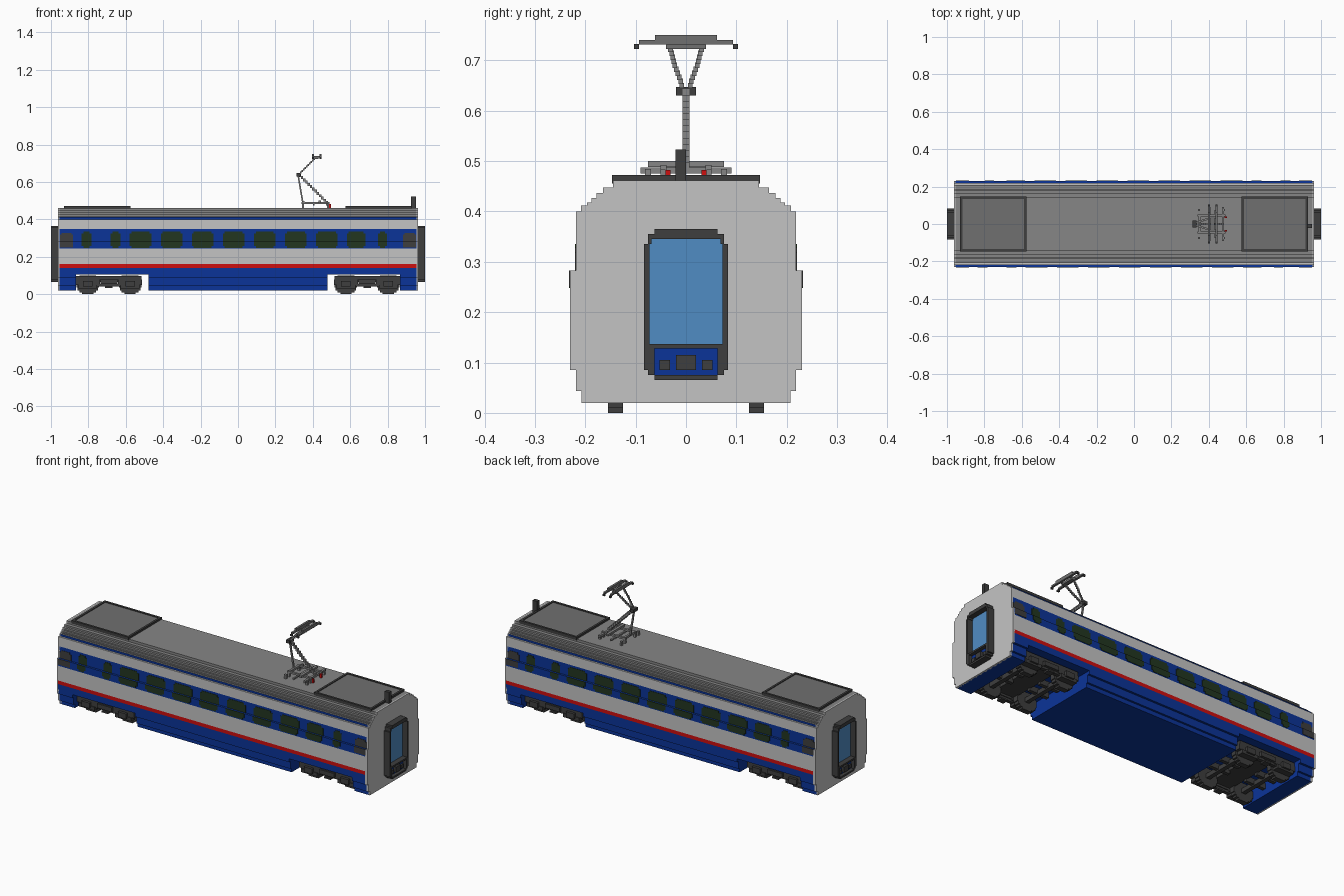
import bpy, bmesh, math
from mathutils import Vector

cube = bpy.data.objects.get("Cube")
if cube:
    bpy.data.objects.remove(cube, do_unlink=True)


def material(name, r, g, b):
    lin = [((c / 255 + 0.055) / 1.055) ** 2.4 if c > 10 else c / 255 / 12.92 for c in (r, g, b)]
    m = bpy.data.materials.new(name)
    m.diffuse_color = (*lin, 1)
    m.use_nodes = True
    bsdf = m.node_tree.nodes["Principled BSDF"]
    bsdf.inputs["Base Color"].default_value = (*lin, 1)
    bsdf.inputs["Roughness"].default_value = 0.8
    return m


LIGHT = material("light_grey", 196, 196, 196)
BLUE = material("deep_blue", 11, 52, 152)
RED = material("red", 205, 14, 14)
ROOF = material("roof_grey", 134, 134, 134)
PANEL = material("panel_grey", 112, 112, 112)
DARK = material("dark_grey", 62, 62, 62)
WINDOW = material("window_green", 34, 54, 32)
GLASS = material("door_glass", 80, 140, 196)


def finish(name, bm, *mats):
    bmesh.ops.recalc_face_normals(bm, faces=bm.faces)
    me = bpy.data.meshes.new(name)
    bm.to_mesh(me)
    bm.free()
    for m in mats:
        me.materials.append(m)
    ob = bpy.data.objects.new(name, me)
    bpy.context.collection.objects.link(ob)
    return ob


def boxes(name, mat, items):
    """One object from boxes given as (x0, x1, y0, y1, z0, z1)."""
    bm = bmesh.new()
    for x0, x1, y0, y1, z0, z1 in items:
        vs = bmesh.ops.create_cube(bm, size=1)["verts"]
        for v in vs:
            v.co = Vector(((x0 + x1) / 2 + v.co.x * (x1 - x0),
                           (y0 + y1) / 2 + v.co.y * (y1 - y0),
                           (z0 + z1) / 2 + v.co.z * (z1 - z0)))
    return finish(name, bm, mat)


def stepped(rows):
    """Symmetric stair-stepped outline from rows (z0, z1, half width)."""
    right = []
    for z0, z1, w in rows:
        for p in ((w, z0), (w, z1)):
            if not right or right[-1] != p:
                right.append(p)
    return right + [(-w, z) for w, z in reversed(right)]


def prism(name, rows, axis, lo, hi, centre, *mats):
    """Extrude a stepped outline along x or y."""
    def at(t, w, z):
        return (t, centre + w, z) if axis == "x" else (centre + w, t, z)
    bm = bmesh.new()
    pts = stepped(rows)
    a = [bm.verts.new(at(lo, *p)) for p in pts]
    b = [bm.verts.new(at(hi, *p)) for p in pts]
    bm.faces.new(a)
    bm.faces.new(b)
    for i in range(len(pts)):
        j = (i + 1) % len(pts)
        bm.faces.new((a[i], a[j], b[j], b[i]))
    return finish(name, bm, *mats)


def rod(p, q, s):
    """Boxes of size s stepping from p to q."""
    p, q = Vector(p), Vector(q)
    n = max(1, math.ceil(max(abs(c) for c in q - p) / s))
    out = []
    for i in range(n + 1):
        c = p.lerp(q, i / n)
        out.append((c.x - s / 2, c.x + s / 2, c.y - s / 2, c.y + s / 2,
                    c.z - s * 0.6, c.z + s * 0.6))
    return out


# Body shell, coloured by height
LOW = [(.02, .043, .207), (.043, .085, .218), (.085, .104, .23)]
SHELL = [(.104, .14, .23), (.14, .16, .23), (.16, .243, .23), (.243, .283, .23),
         (.283, .347, .218), (.347, .40, .218), (.40, .412, .208), (.412, .418, .197),
         (.418, .427, .188), (.427, .437, .178), (.437, .447, .165), (.447, .461, .145)]
body = prism("body_shell", SHELL, "x", -.955, .955, 0, BLUE, RED, LIGHT, ROOF)
for f in body.data.polygons:
    z = f.center.z
    if .14 < z < .16:
        f.material_index = 1
    elif .16 < z < .243 or .347 < z <= .4001:
        f.material_index = 2
    elif z > .4121 or (z > .411 and abs(f.normal.z) > .5):
        f.material_index = 3

# Lower skirts between and beyond the bogies
for name, x0, x1 in (("centre_skirt", -.478, .478), ("right_end_skirt", -.955, -.867),
                     ("left_end_skirt", .867, .955)):
    prism(name, LOW, "x", x0, x1, 0, BLUE)

# Side windows; the far side is the near side turned half round
wide = [(-.521 + .166 * k, .058) for k in range(7)] + [(.632, .05)]
small = [(.772, .024), (-.81, .026), (-.655, .026)]
for side, s in (("front", 1), ("back", -1)):
    for i, (x, w) in enumerate(wide + small):
        low = [(.248, .258, w - .01), (.258, .283, w)]
        high = [(.283, .325, w), (.325, .335, w - .01)]
        for part, rows, y in (("lower", low, .23), ("upper", high, .218)):
            prism(f"{side}_window_{part}_{i}", rows, "y", -s * (y - .004), -s * (y + .002),
                  s * x, WINDOW)
    for e in (-1, 1):
        for part, rows, y in (("lower", [(.25, .283, .036)], .23),
                              ("upper", [(.283, .318, .036), (.318, .328, .026)], .218)):
            prism(f"{side}_door_window_{part}_{e}", rows, "y", -s * (y - .004), -s * (y + .002),
                  e * .917, DARK)

for side, e in (("left", 1), ("right", -1)):
    def ends(name, mat, items):
        boxes(f"{side}_{name}", mat,
              [(min(e * i[0], e * i[1]), max(e * i[0], e * i[1]), *i[2:]) for i in items])

    # End wall
    prism(f"{side}_end_wall", LOW + SHELL, "x", e * .95, e * .963, 0, LIGHT)

    # Gangway frame, door glass and coupler panel
    frame = [(.96, 1, -.075, .075, .345, .355), (.96, 1, -.063, .063, .355, .365),
             (.96, 1, -.07, .07, .128, .137), (.96, 1, -.063, .063, .065, .075)]
    for m in (-1, 1):
        for y0, y1, z0, z1 in ((.072, .083, .085, .335), (.063, .075, .075, .137),
                               (.068, .075, .335, .345)):
            frame.append((.96, 1, min(m * y0, m * y1), max(m * y0, m * y1), z0, z1))
    ends("gangway_frame", DARK, frame)
    ends("door_glass", GLASS, [(.955, .97, -.072, .072, .137, .345)])
    ends("coupler_panel", BLUE, [(.955, .98, -.063, .063, .075, .128)])
    ends("coupler", DARK, [(.975, .995, -.02, .02, .085, .115),
                           (.975, .99, -.053, -.032, .085, .105),
                           (.975, .99, .032, .053, .085, .105)])

    # Raised roof panel with dark rim
    ends("roof_panel_rim", DARK, [(.575, .93, -.147, -.135, .455, .472),
                                  (.575, .93, .135, .147, .455, .472),
                                  (.575, .587, -.135, .135, .455, .472),
                                  (.918, .93, -.135, .135, .455, .472)])
    ends("roof_panel", PANEL, [(.587, .918, -.135, .135, .455, .468)])

    # Bogie
    cx = e * .69
    parts = [(cx - .06, cx + .06, -.16, .16, .065, .09)]
    for m in (-1, 1):
        def rail(x0, x1, y0, y1, z0, z1):
            parts.append((cx + x0, cx + x1, min(m * y0, m * y1), max(m * y0, m * y1), z0, z1))
        rail(-.175, .175, .165, .19, .078, .098)
        rail(-.08, .08, .165, .185, .042, .054)
        rail(-.045, .045, .16, .20, .054, .078)
        rail(-.02, .02, .16, .195, .034, .042)
        for a in (-.113, .113):
            rail(a - .065, a + .065, .16, .19, .05, .078)
            rail(a - .05, a + .05, .16, .195, .03, .05)
            rail(a - .025, a + .025, .16, .205, .04, .07)
            rail(a - .06, a + .06, .03, .05, .05, .08)
    for a in (-.113, .113):
        parts.append((cx + a - .012, cx + a + .012, -.16, .16, .043, .067))
    boxes(f"{side}_bogie_frame", DARK, parts)
    # Wheels with stepped rims
    WHEEL = [(0, .01, .03), (.01, .02, .045), (.02, .035, .055), (.035, .075, .06),
             (.075, .09, .055), (.09, .10, .045)]
    for a in (-.113, .113):
        for m in (-1, 1):
            prism(f"{side}_wheel_{'inner' if a * e < 0 else 'outer'}_{'back' if m > 0 else 'front'}",
                  WHEEL, "y", m * .125, m * .155, cx + a, DARK)

# Pantograph base, feet and insulators
base = [(.34, .49, y - .006, y + .006, .482, .492) for y in (-.045, .045)]
base += [(.345, .357, -.05, .05, .482, .494), (.40, .41, -.09, .09, .475, .483),
         (.43, .445, -.075, .075, .488, .50), (.47, .482, -.09, .09, .475, .487)]
base += [(x, x + .012, y - .006, y + .006, .458, .484) for x in (.342, .475) for y in (-.075, .075, -.045, .045)]
boxes("pantograph_base", ROOF, base)
boxes("insulators", RED, [(.484, .496, y - .005, y + .005, .46, .482) for y in (-.036, .036)])

# Pantograph arms
arms = rod((.475, 0, .49), (.33, 0, .635), .013) + rod((.345, 0, .495), (.322, 0, .635), .008)
for m in (-1, 1):
    arms += rod((.335, m * .008, .65), (.375, m * .022, .69), .009)
    arms += rod((.375, m * .022, .69), (.415, m * .033, .73), .009)
boxes("pantograph_arms", ROOF, arms)
boxes("pantograph_knee", DARK, [(.312, .334, -.02, .02, .63, .647)])

# Contact head with drooping horns
head = [(.41, .43, -.04, .04, .722, .734)]
for x in (.395, .435):
    head += [(x, x + .012, -.062, .062, .74, .75), (x, x + .012, -.093, .093, .731, .74)]
boxes("contact_head", PANEL, head + [(.395, .447, y - .005, y + .005, .73, .738) for y in (-.035, .035)])
boxes("contact_horns", DARK, [(x, x + .012, y - .005, y + .005, .722, .732)
                              for x in (.395, .435) for y in (-.098, .098)])

# Roof post
boxes("roof_post", DARK, [(.925, .952, -.021, 0, .455, .523)])
